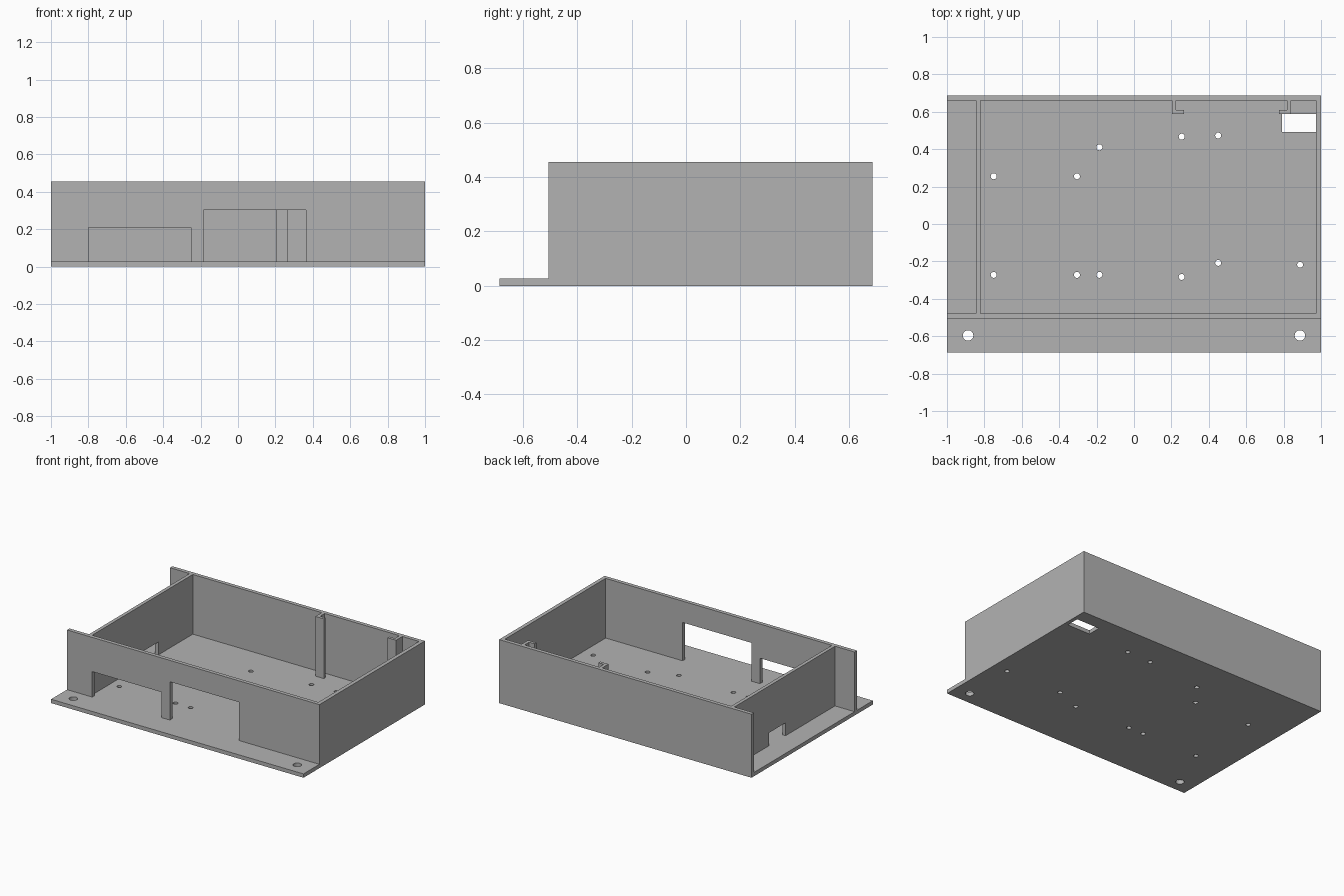
import bpy, bmesh, math
from mathutils import Matrix, Vector

cube = bpy.data.objects.get("Cube")
if cube:
    bpy.data.objects.remove(cube, do_unlink=True)

T = 0.0275            # sheet thickness
TOP = 0.455           # wall height
YB, YF = 0.687, -0.507  # outer faces of back and front walls

grey = bpy.data.materials.new("plain grey")
grey.use_nodes = True
grey.diffuse_color = (0.45, 0.45, 0.45, 1)
grey.node_tree.nodes["Principled BSDF"].inputs["Base Color"].default_value = grey.diffuse_color


def make_object(name, bm):
    bmesh.ops.recalc_face_normals(bm, faces=bm.faces)
    mesh = bpy.data.meshes.new(name)
    bm.to_mesh(mesh)
    bm.free()
    mesh.materials.append(grey)
    ob = bpy.data.objects.new(name, mesh)
    bpy.context.collection.objects.link(ob)
    return ob


def extrude(name, outline, depth):
    """Extrude a closed 3D outline along the depth vector."""
    bm = bmesh.new()
    face = bm.faces.new([bm.verts.new(p) for p in outline])
    res = bmesh.ops.extrude_face_region(bm, geom=[face], use_keep_orig=True)
    moved = [g for g in res["geom"] if isinstance(g, bmesh.types.BMVert)]
    bmesh.ops.translate(bm, vec=Vector(depth), verts=moved)
    return make_object(name, bm)


def add_box(bm, x0, x1, y0, y1, z0, z1):
    m = Matrix.Translation(((x0 + x1) / 2, (y0 + y1) / 2, (z0 + z1) / 2))
    bmesh.ops.create_cube(bm, size=1, matrix=m @ Matrix.Diagonal((x1 - x0, y1 - y0, z1 - z0, 1)))


def box(name, *dims):
    bm = bmesh.new()
    add_box(bm, *dims)
    return make_object(name, bm)


def wall_outline(start, end, openings):
    """Wall silhouette with openings (from, to, top) rising from the floor."""
    pts = [(start, TOP), (start, T)]
    for a, b, h in openings:
        pts += [(a, T), (a, h), (b, h), (b, T)]
    return pts + [(end, T), (end, TOP)]


# Floor plate with screw holes, mounting holes and a cable slot
floor = box("floor_plate", -1, 1, -YB, YB, 0, T)
small_holes = [(-0.75, 0.255), (-0.305, 0.255), (-0.185, 0.41), (0.255, 0.467),
               (0.45, 0.473), (-0.75, -0.272), (-0.305, -0.272), (-0.185, -0.272),
               (0.255, -0.283), (0.45, -0.208), (0.888, -0.218)]
mount_holes = [(-0.887, -0.596), (0.887, -0.596)]
bm = bmesh.new()
for holes, radius in ((small_holes, 0.016), (mount_holes, 0.028)):
    for x, y in holes:
        bmesh.ops.create_cone(bm, cap_ends=True, segments=24, radius1=radius,
                              radius2=radius, depth=0.2,
                              matrix=Matrix.Translation((x, y, 0)))
add_box(bm, 0.79, 1 - T, 0.493, 0.588, -0.1, 0.1)
cutter = make_object("floor_cutter", bm)
cutter.hide_render = True
mod = floor.modifiers.new("holes", "BOOLEAN")
mod.operation = "DIFFERENCE"
mod.solver = "EXACT"
mod.object = cutter
bpy.context.view_layer.objects.active = floor
bpy.ops.object.modifier_apply(modifier=mod.name)
bpy.data.objects.remove(cutter, do_unlink=True)

# Outer walls
front = wall_outline(-1, 1, [(-0.80, -0.25, 0.21), (-0.185, 0.363, 0.302)])
extrude("front_wall", [(x, YF, z) for x, z in front], (0, T, 0))
box("back_wall", -1, 1, YB - T, YB, T, TOP)
box("left_side_wall", 1 - T, 1, YF + T, YB - T, T, TOP)

# Divider with a cable notch, leaving an open bay at the end
divider = wall_outline(YF + T, YB - T, [(0.08, 0.27, 0.12)])
extrude("divider_wall", [(-0.845, y, z) for y, z in divider], (0.025, 0, 0))

# Pair of facing hooked guide rails on the back wall
for name, x, s in (("guide_rail_right", 0.202, 1), ("guide_rail_left", 0.84, -1)):
    hook = [(0, YB - T), (0, 0.588), (0.066, 0.588), (0.066, 0.609),
            (0.023, 0.609), (0.023, YB - T)]
    extrude(name, [(x + s * u, y, T) for u, y in hook], (0, 0, TOP - T))
